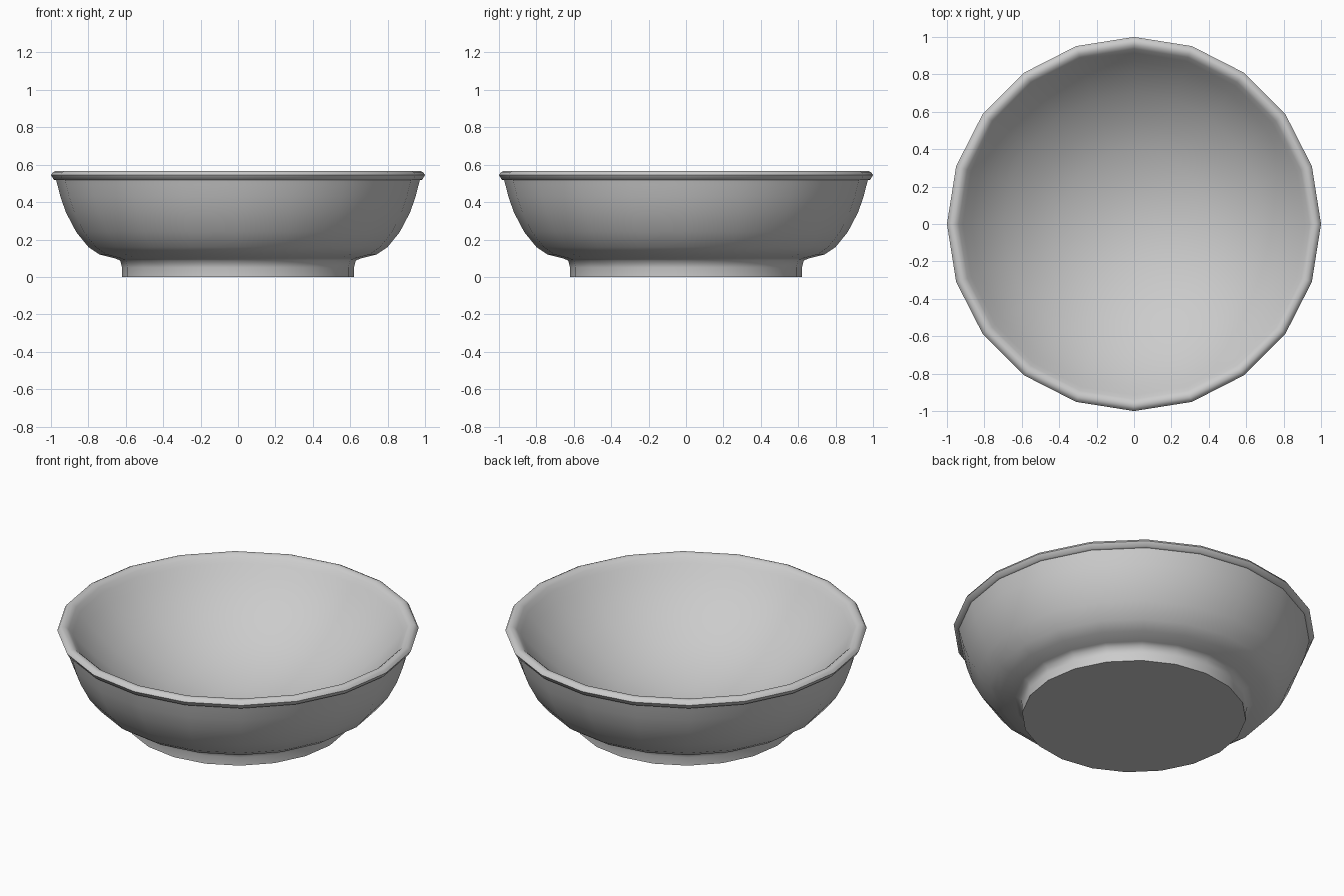
import bpy, bmesh, math

SIDES = 20

if "Cube" in bpy.data.objects:
    bpy.data.objects.remove(bpy.data.objects["Cube"])


def make_material(name, color):
    mat = bpy.data.materials.new(name)
    mat.use_nodes = True
    mat.diffuse_color = color
    mat.node_tree.nodes["Principled BSDF"].inputs["Base Color"].default_value = color
    return mat


def lathe(name, profile, mat, angle):
    """Spin a (radius, height) profile around z; zero radius closes at the axis."""
    bm = bmesh.new()
    verts = [bm.verts.new((r, 0, z)) for r, z in profile]
    edges = [bm.edges.new(pair) for pair in zip(verts, verts[1:])]
    bmesh.ops.spin(bm, geom=verts + edges, cent=(0, 0, 0), axis=(0, 0, 1),
                   angle=math.tau, steps=SIDES, use_merge=True)
    bmesh.ops.remove_doubles(bm, verts=bm.verts, dist=1e-4)
    bmesh.ops.recalc_face_normals(bm, faces=bm.faces)
    mesh = bpy.data.meshes.new(name)
    bm.to_mesh(mesh)
    bm.free()
    mesh.materials.append(mat)
    obj = bpy.data.objects.new(name, mesh)
    bpy.context.collection.objects.link(obj)
    bpy.ops.object.select_all(action='DESELECT')
    obj.select_set(True)
    bpy.context.view_layer.objects.active = obj
    bpy.ops.object.shade_smooth_by_angle(angle=math.radians(angle))
    return obj


grey = make_material("plain grey", (0.6, 0.6, 0.6, 1))

# Closed cross-section: foot, outer wall, rolled rim and inside
foot = [(0, 0), (0.62, 0), (0.62, 0.05), (0.63, 0.088)]
outer_wall = [(0.66, 0.10), (0.74, 0.12), (0.80, 0.16), (0.865, 0.24),
              (0.92, 0.345), (0.95, 0.43), (0.965, 0.49), (0.972, 0.517)]
rim = [(0.985, 0.52), (1.0, 0.545), (0.99, 0.56), (0.975, 0.567),
       (0.955, 0.565), (0.937, 0.55)]

# The inside is a shallow spherical hollow
FLOOR, RADIUS = 0.07, 1.15
hollow = [(r, FLOOR + RADIUS - math.sqrt(RADIUS ** 2 - r ** 2))
          for r in (0.915, 0.87, 0.8, 0.7, 0.55, 0.4, 0.2, 0)]
lathe("bowl", foot + outer_wall + rim + hollow, grey, 55)
